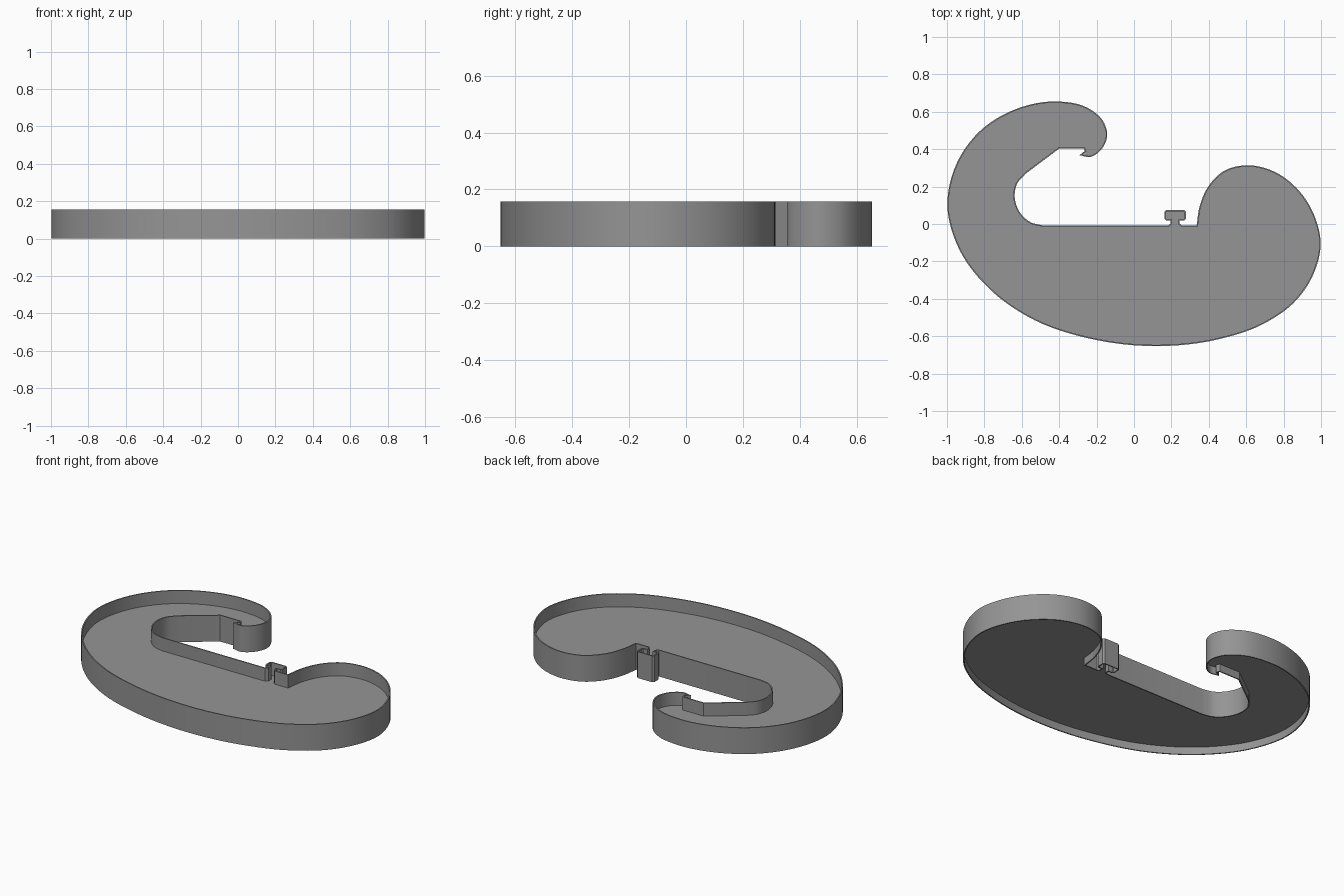
import bpy, bmesh
from mathutils import Vector

if "Cube" in bpy.data.objects:
    bpy.data.objects.remove(bpy.data.objects["Cube"])

HEIGHT, WALL = 0.157, 0.007
FLOOR_LOW, FLOOR_HIGH = 0.045, 0.079

# Outline runs: lobe and outer sweep, then hook throat, then slot end
SWEEP = [(0.335, -0.007), (0.35, 0.09), (0.4, 0.205), (0.48, 0.283), (0.6, 0.314), (0.75, 0.28),
         (0.885, 0.175), (0.97, 0.03), (0.998, -0.1), (0.965, -0.255), (0.87, -0.405), (0.70, -0.53),
         (0.457, -0.615), (0.12, -0.653), (-0.24, -0.612), (-0.53, -0.515), (-0.77, -0.35),
         (-0.935, -0.135), (-0.998, 0.1), (-0.95, 0.32), (-0.826, 0.495), (-0.63, 0.615),
         (-0.41, 0.655), (-0.25, 0.622), (-0.165, 0.55), (-0.143, 0.475), (-0.173, 0.4),
         (-0.235, 0.358), (-0.292, 0.368)]
HOOK = [(-0.263, 0.39), (-0.268, 0.403), (-0.4, 0.403)]
SLOT_END = [(-0.58, 0.268), (-0.625, 0.215), (-0.638, 0.145), (-0.605, 0.055), (-0.55, 0.008), (-0.49, -0.007)]
# Right half of the keyed tab, mirrored about its centre line
TAB_X = 0.22
TAB_HALF = [(0.035, -0.007), (0.024, 0.003), (0.024, 0.018), (0.048, 0.018), (0.057, 0.027),
            (0.057, 0.066), (0.048, 0.075)]


def smooth_run(points, steps):
    """Hermite curve through points, with chord-weighted tangents."""
    p = [Vector(q) for q in points]
    n = len(p)
    d = [(p[i + 1] - p[i]).length for i in range(n - 1)]
    v = [(p[i + 1] - p[i]) / d[i] for i in range(n - 1)]
    tan = [v[0]] + [(v[i - 1] * d[i] + v[i] * d[i - 1]) / (d[i] + d[i - 1])
                    for i in range(1, n - 1)] + [v[-1]]
    out = []
    for i in range(n - 1):
        for k in range(steps):
            t = k / steps
            out.append(p[i] * (2 * t**3 - 3 * t**2 + 1) + tan[i] * d[i] * (t**3 - 2 * t**2 + t)
                       + p[i + 1] * (3 * t**2 - 2 * t**3) + tan[i + 1] * d[i] * (t**3 - t**2))
    return out + [p[-1]]


def inset(loop, dist):
    """Offset a closed loop inwards with limited mitres."""
    n = len(loop)
    area = sum(loop[i - 1].cross(loop[i]) for i in range(n))
    s = 1 if area > 0 else -1
    out = []
    for i in range(n):
        a = (loop[i] - loop[i - 1]).normalized()
        b = (loop[(i + 1) % n] - loop[i]).normalized()
        na, nb = Vector((-a.y, a.x)) * s, Vector((-b.y, b.x)) * s
        m = na + nb
        out.append(loop[i] + m * dist / max(0.5, 1 + na.dot(nb)))
    return out


def finish(bm, name, mat):
    bmesh.ops.recalc_face_normals(bm, faces=bm.faces)
    mesh = bpy.data.meshes.new(name)
    bm.to_mesh(mesh)
    bm.free()
    mesh.materials.append(mat)
    obj = bpy.data.objects.new(name, mesh)
    bpy.context.collection.objects.link(obj)
    bpy.context.view_layer.objects.active = obj
    obj.select_set(True)
    bpy.ops.object.shade_smooth_by_angle(angle=0.52)
    obj.select_set(False)


grey = bpy.data.materials.new("mid grey")
grey.diffuse_color = (0.3, 0.3, 0.3, 1)
grey.use_nodes = True
grey.node_tree.nodes["Principled BSDF"].inputs["Base Color"].default_value = grey.diffuse_color

tab = [(TAB_X - x, y) for x, y in TAB_HALF] + [(TAB_X + x, y) for x, y in reversed(TAB_HALF)]
outer = (smooth_run(SWEEP, 6) + [Vector(q) for q in HOOK]
         + smooth_run(SLOT_END, 5) + [Vector(q) for q in tab])
inner = inset(outer, WALL)
n = len(outer)

# Thin rim wall following the whole outline
bm = bmesh.new()
rings = [[bm.verts.new((q.x, q.y, z)) for q in loop]
         for loop, z in ((outer, 0), (outer, HEIGHT), (inner, HEIGHT), (inner, 0))]
for r in range(4):
    a, b = rings[r], rings[(r + 1) % 4]
    for i in range(n):
        j = (i + 1) % n
        bm.faces.new((a[i], a[j], b[j], b[i]))
finish(bm, "rim_wall", grey)

# Floor panel set between the upper and lower rim edges
bm = bmesh.new()
mid = inset(outer, WALL * 0.6)
low = [bm.verts.new((q.x, q.y, FLOOR_LOW)) for q in mid]
high = [bm.verts.new((q.x, q.y, FLOOR_HIGH)) for q in mid]
for i in range(n):
    j = (i + 1) % n
    bm.faces.new((low[i], low[j], high[j], high[i]))
caps = [bm.faces.new(low), bm.faces.new(high)]
bmesh.ops.triangulate(bm, faces=caps)
finish(bm, "floor_panel", grey)
